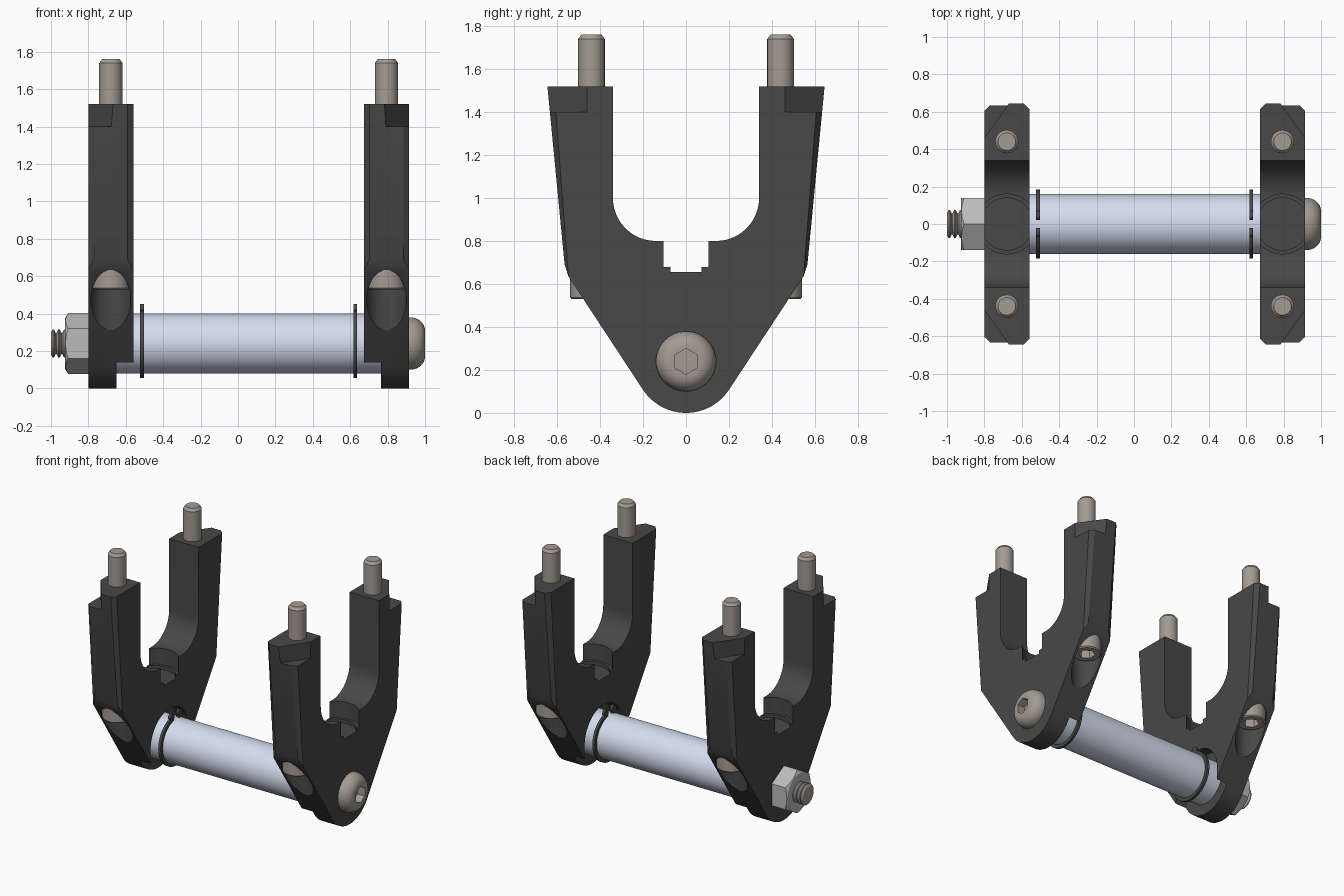
import bpy, bmesh
from math import sin, cos, pi, radians

if "Cube" in bpy.data.objects:
    bpy.data.objects.remove(bpy.data.objects["Cube"])

MID = 0.057           # plane midway between the two brackets
CX = -0.68            # centre of the left bracket
AZ = 0.24             # height of the axle


def material(name, rgb):
    m = bpy.data.materials.new(name)
    m.diffuse_color = (*rgb, 1)
    m.use_nodes = True
    m.node_tree.nodes["Principled BSDF"].inputs["Base Color"].default_value = m.diffuse_color
    return m


BLACK = material("black_metal", (0.065, 0.065, 0.065))
STEEL = material("warm_steel", (0.37, 0.33, 0.29))
SLEEVE = material("pale_sleeve", (0.66, 0.72, 0.86))
NUT = material("nut_grey", (0.5, 0.5, 0.5))


def finish(bm, name, mat):
    bmesh.ops.recalc_face_normals(bm, faces=bm.faces)
    me = bpy.data.meshes.new(name)
    bm.to_mesh(me)
    bm.free()
    ob = bpy.data.objects.new(name, me)
    bpy.context.collection.objects.link(ob)
    if mat:
        me.materials.append(mat)
    return ob


def activate(ob):
    bpy.ops.object.select_all(action='DESELECT')
    ob.select_set(True)
    bpy.context.view_layer.objects.active = ob


def smooth(ob):
    activate(ob)
    bpy.ops.object.shade_smooth_by_angle(angle=radians(30))
    return ob


def extrude(name, pts, axis, a, b, mat=None, bevel=None):
    """Extrude a closed outline (y,z along x, or x,y along z)."""
    bm = bmesh.new()
    put = (lambda u, v, h: (h, u, v)) if axis == 'x' else (lambda u, v, h: (u, v, h))
    lo = [bm.verts.new(put(u, v, a)) for u, v in pts]
    hi = [bm.verts.new(put(u, v, b)) for u, v in pts]
    n = len(pts)
    bm.faces.new(lo)
    bm.faces.new(hi)
    for i in range(n):
        bm.faces.new((lo[i], lo[(i + 1) % n], hi[(i + 1) % n], hi[i]))
    if bevel:
        bmesh.ops.recalc_face_normals(bm, faces=bm.faces)
        edges = [e for e in bm.edges if bevel(e)]
        bmesh.ops.bevel(bm, geom=edges, offset=0.03, segments=1, affect='EDGES')
    return finish(bm, name, mat)


def lathe(name, prof, axis, c, mat=None, segs=48):
    """Revolve (radius, position) points around an x or z axis."""
    bm = bmesh.new()
    rings = []
    for r, h in prof:
        ring = []
        for i in range(segs):
            t = pi / 2 + 2 * pi * i / segs
            u, v = c[0] + r * cos(t), c[1] + r * sin(t)
            ring.append(bm.verts.new((h, u, v) if axis == 'x' else (u, v, h)))
        rings.append(ring)
    for p, q in zip(rings, rings[1:]):
        for i in range(segs):
            j = (i + 1) % segs
            bm.faces.new((p[i], p[j], q[j], q[i]))
    bm.faces.new(rings[0])
    bm.faces.new(rings[-1])
    return finish(bm, name, mat)


def boolean(ob, cutter, op='DIFFERENCE'):
    activate(ob)
    m = ob.modifiers.new("cut", 'BOOLEAN')
    m.operation, m.object, m.solver = op, cutter, 'EXACT'
    bpy.ops.object.modifier_apply(modifier=m.name)
    bpy.data.objects.remove(cutter)


def mirrored(ob, name):
    """Copy of a part on the right-hand side."""
    bm = bmesh.new()
    bm.from_mesh(ob.data)
    for v in bm.verts:
        v.co.x = 2 * MID - v.co.x
    return smooth(finish(bm, name, ob.data.materials[0]))


def arc(cy, cz, r, a0, a1, n):
    return [(cy + r * cos(radians(a0 + (a1 - a0) * i / n)),
             cz + r * sin(radians(a0 + (a1 - a0) * i / n))) for i in range(n + 1)]


# Fork bracket: half outline from the bottom centre to the U floor, mirrored in y
half = arc(0, AZ, 0.24, -90, -33, 12) + [(0.547, 0.635), (0.565, 0.69), (0.645, 1.52), (0.34, 1.52)]
half += arc(0.14, 1.0, 0.2, 0, -90, 12) + [(0, 0.8)]
outline = half + [(-y, z) for y, z in reversed(half[1:-1])]


def outer_edge(e):
    p, q = (v.co for v in e.verts)
    return (abs(p.x - q.x) < 1e-4 and p.y * q.y > 0 and abs(p.y) > 0.55 and abs(q.y) > 0.55
            and abs(p.z - q.z) > 0.5)


bracket = extrude("left_fork_bracket", outline, 'x', CX - 0.12, CX + 0.12, BLACK, outer_edge)

# Stepped bore in the U floor
boolean(bracket, lathe("cut", [(0.16, 0.68), (0.16, 0.9)], 'z', (CX, 0)))
boolean(bracket, lathe("cut", [(0.14, 0.655), (0.14, 0.75)], 'z', (CX, 0)))
# Open-bottomed seat for the sleeve
seat = arc(0, AZ, 0.22, 0, 180, 32) + [(-0.22, -0.1), (0.22, -0.1)]
boolean(bracket, extrude("cut", seat, 'x', -0.65, -0.5))
# Screw counterbores and stepped outer top corners
for s in (1, -1):
    boolean(bracket, lathe("cut", [(0.106, 0.1), (0.106, 0.7)], 'z', (CX, s * 0.44)))
    tri = [(-0.8355, s * 0.41), (-0.6295, s * 0.70), (-0.8355, s * 0.70)]
    boolean(bracket, extrude("cut", tri, 'z', 1.40, 1.6))
smooth(bracket)
mirrored(bracket, "right_fork_bracket")

# Vertical cap screws with hex sockets
for s, side in ((-1, "front"), (1, "back")):
    prof = [(0.092, 0.53), (0.1, 0.538), (0.1, 0.7), (0.062, 0.7), (0.062, 1.74), (0.047, 1.76)]
    screw = lathe("left_%s_screw" % side, prof, 'z', (CX, s * 0.44), STEEL)
    boolean(screw, lathe("cut", [(0.058, 0.5), (0.058, 0.6)], 'z', (CX, s * 0.44), segs=6))
    smooth(screw)
    mirrored(screw, "right_%s_screw" % side)

# Axle sleeve
smooth(lathe("axle_sleeve", [(0.16, -0.65), (0.16, 2 * MID + 0.65)], 'x', (0, AZ), SLEEVE, 64))

# Retaining rings with two ears at the top gap
ring_pts = arc(0, AZ, 0.184, 100, 440, 60) + arc(0, AZ, 0.156, 440, 100, 60)
ring = smooth(extrude("left_retaining_ring", ring_pts, 'x', -0.523, -0.503, BLACK))
mirrored(ring, "right_retaining_ring")
for s, side in ((-1, "front"), (1, "back")):
    ear = smooth(lathe("left_ring_ear_" + side, [(0.024, -0.523), (0.024, -0.503)], 'x',
                       (s * 0.045, AZ + 0.188), BLACK, 20))
    mirrored(ear, "right_ring_ear_" + side)

# Axle bolt: threaded end, shaft and domed head with hex socket
prof = [(0.06, -1.0)]
for i in range(4):
    x = -0.99 + i * 0.03
    prof += [(0.076, x), (0.076, x + 0.006), (0.056, x + 0.016), (0.056, x + 0.02)]
prof += [(0.075, -0.86), (0.075, 0.91), (0.14, 0.91)]
prof += [(0.07 + 0.07 * cos(t * pi / 16), 0.92 + 0.08 * sin(t * pi / 16)) for t in range(9)]
bolt = lathe("axle_bolt", prof, 'x', (0, AZ), STEEL)
boolean(bolt, lathe("cut", [(0.06, 0.94), (0.06, 1.05)], 'x', (0, AZ), segs=6))
smooth(bolt)

# Hex nut with chamfered corners
nut = lathe("axle_nut", [(0.162, -0.925), (0.162, -0.8)], 'x', (0, AZ), NUT, 6)
boolean(nut, lathe("cut", [(0.134, -0.926), (0.168, -0.904), (0.168, -0.79)], 'x', (0, AZ), segs=64),
        'INTERSECT')
smooth(nut)
